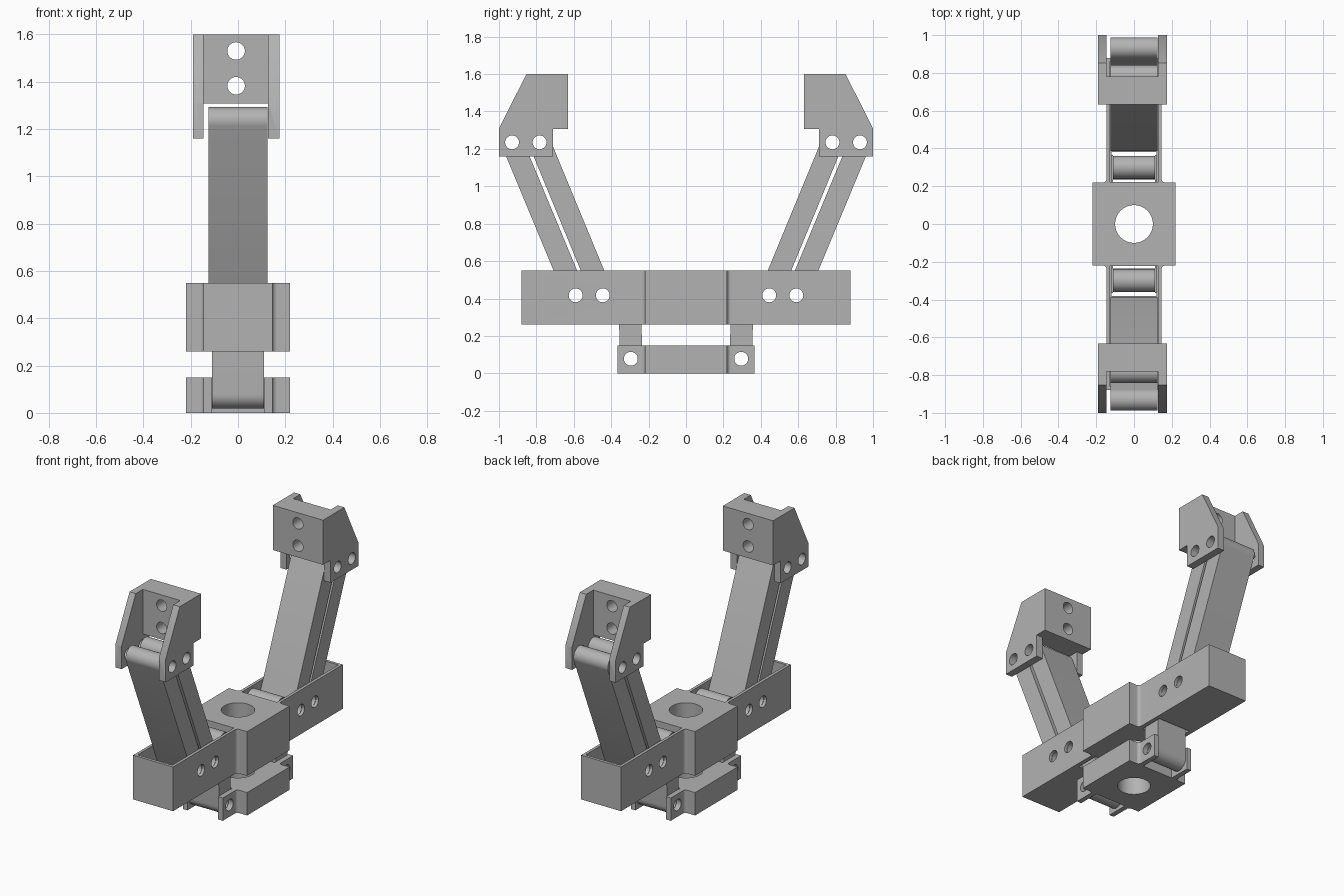
import bpy, bmesh
from math import sin, cos, pi, atan2, radians
from mathutils import Vector

if "Cube" in bpy.data.objects:
    bpy.data.objects.remove(bpy.data.objects["Cube"], do_unlink=True)

grey = bpy.data.materials.new("machined grey")
grey.use_nodes = True
GREY = (0.45, 0.45, 0.45, 1)
grey.diffuse_color = GREY
grey.node_tree.nodes["Principled BSDF"].inputs["Base Color"].default_value = GREY
parts = []


def prism(name, outline, axis, lo, hi):
    """Extrude a 2D outline along x (outline in y, z), y (x, z) or z (x, y)."""
    place = {"x": lambda a, b, t: (t, a, b),
             "y": lambda a, b, t: (a, t, b),
             "z": lambda a, b, t: (a, b, t)}[axis]
    bm = bmesh.new()
    base = bm.faces.new([bm.verts.new(place(a, b, lo)) for a, b in outline])
    ext = bmesh.ops.extrude_face_region(bm, geom=[base])
    top = [v for v in ext["geom"] if isinstance(v, bmesh.types.BMVert)]
    bmesh.ops.translate(bm, verts=top, vec=Vector(place(0, 0, hi - lo)))
    if not any(len(f.verts) for f in bm.faces if f == base):
        bm.faces.new(base.verts)
    bmesh.ops.recalc_face_normals(bm, faces=bm.faces)
    mesh = bpy.data.meshes.new(name)
    bm.to_mesh(mesh)
    bm.free()
    mesh.materials.append(grey)
    obj = bpy.data.objects.new(name, mesh)
    bpy.context.collection.objects.link(obj)
    return obj


def rect(a0, a1, b0, b1):
    return [(a0, b0), (a1, b0), (a1, b1), (a0, b1)]


def arc(a, b, r, start, end, n):
    return [(a + r * cos(start + (end - start) * i / n),
             b + r * sin(start + (end - start) * i / n)) for i in range(n + 1)]


def hole(axis, a, b, r=0.037):
    """Round cutter running right through the model."""
    return prism("hole_cutter", arc(a, b, r, 0, 2 * pi, 40)[:-1], axis, -1.5, 2)


def cut(obj, cutters):
    """Subtract the cutters, bake the result and keep the finished part."""
    for c in cutters:
        c.hide_render = True
        mod = obj.modifiers.new("cut", "BOOLEAN")
        mod.operation, mod.solver, mod.object = "DIFFERENCE", "EXACT", c
    bpy.context.view_layer.update()
    deps = bpy.context.evaluated_depsgraph_get()
    mesh = bpy.data.meshes.new_from_object(obj.evaluated_get(deps))
    obj.modifiers.clear()
    obj.data = mesh
    for c in cutters:
        bpy.data.objects.remove(c, do_unlink=True)
    parts.append(obj)


def plan(tip):
    """Square hub with a narrower arm front and back, joined by fillets."""
    w, hub, r = 0.145, 0.22, 0.02
    q = [(w, tip)] + arc(w + r, hub + r, r, pi, 1.5 * pi, 8) + [(hub, hub)]
    right = q + [(x, -y) for x, y in reversed(q)]
    return right + [(-x, -y) for x, y in right]


def bar(name, p, q, r, half, holes):
    """Link with round ends between two pivots in the y-z plane."""
    d = atan2(q[1] - p[1], q[0] - p[0])
    outline = (arc(*q, r, d - pi / 2, d + pi / 2, 20)
               + arc(*p, r, d + pi / 2, d + 1.5 * pi, 20))
    cut(prism(name, outline, "x", -half, half), [hole("x", *h) for h in holes])


# Pivot positions (y, z), front and back being mirrored
LOW = [(0.445, 0.417), (0.59, 0.417)]
HIGH = [(0.783, 1.235), (0.93, 1.235)]
BASE = (0.295, 0.078)


def flip(pts, s):
    return [(s * y, z) for y, z in pts]


# Main body: hub with two open troughs, and the sliding base below it
body_cuts = [hole("z", 0, 0, 0.1)]
base_cuts = [hole("z", 0, 0, 0.1)]
for s in (-1, 1):
    def span(a, b):
        return sorted((s * a, s * b))
    body_cuts.append(prism("trough_cutter", rect(-0.126, 0.126, *span(0.222, 0.86)), "z", 0.285, 0.7))
    body_cuts.append(prism("slot_cutter", rect(-0.118, 0.118, *span(0.222, 0.38)), "z", 0.2, 0.4))
    body_cuts += [hole("x", *p) for p in flip(LOW, s)]
    base_cuts.append(prism("fork_cutter", rect(-0.112, 0.112, *span(0.222, 0.5)), "z", -0.1, 0.3))
    base_cuts.append(hole("x", s * BASE[0], BASE[1]))
cut(prism("main_body", plan(0.88), "z", 0.26, 0.55), body_cuts)
cut(prism("sliding_base", plan(0.365), "z", 0, 0.15), base_cuts)

for s, end in ((-1, "front"), (1, "back")):
    # Parallel arm links and the upright drive link
    for p, q, kind in zip(flip(LOW, s), flip(HIGH, s), ("inner", "outer")):
        bar(f"{end}_{kind}_link", p, q, 0.058, 0.124, [p, q])
    pivot = (s * BASE[0], BASE[1])
    bar(f"{end}_drive_link", pivot, (s * 0.3, 0.485), 0.06, 0.11, [pivot])

    # Jaw: side cheeks joined by a drilled gripping block
    cheek = [(1, 1.16), (0.71, 1.16), (0.71, 1.307), (0.632, 1.307),
             (0.632, 1.6), (0.853, 1.6), (1, 1.31)]
    jaw = prism(f"{end}_jaw", flip(cheek, s), "x", -0.19, 0.175)
    ys = sorted((s * 0.78, s * 1.2))
    low = sorted((s * 0.5, s * 1.2))
    cut(jaw, [prism("jaw_cutter", rect(-0.145, 0.127, *ys), "z", 1, 1.8),
              prism("jaw_low_cutter", rect(-0.145, 0.127, *low), "z", 1, 1.307),
              hole("y", -0.008, 1.53), hole("y", -0.008, 1.383)]
        + [hole("x", *p) for p in flip(HIGH, s)])

# Smooth the round surfaces and keep the edges sharp
bpy.ops.object.select_all(action="DESELECT")
for o in parts:
    o.select_set(True)
bpy.context.view_layer.objects.active = parts[0]
bpy.ops.object.shade_smooth_by_angle(angle=radians(30))
